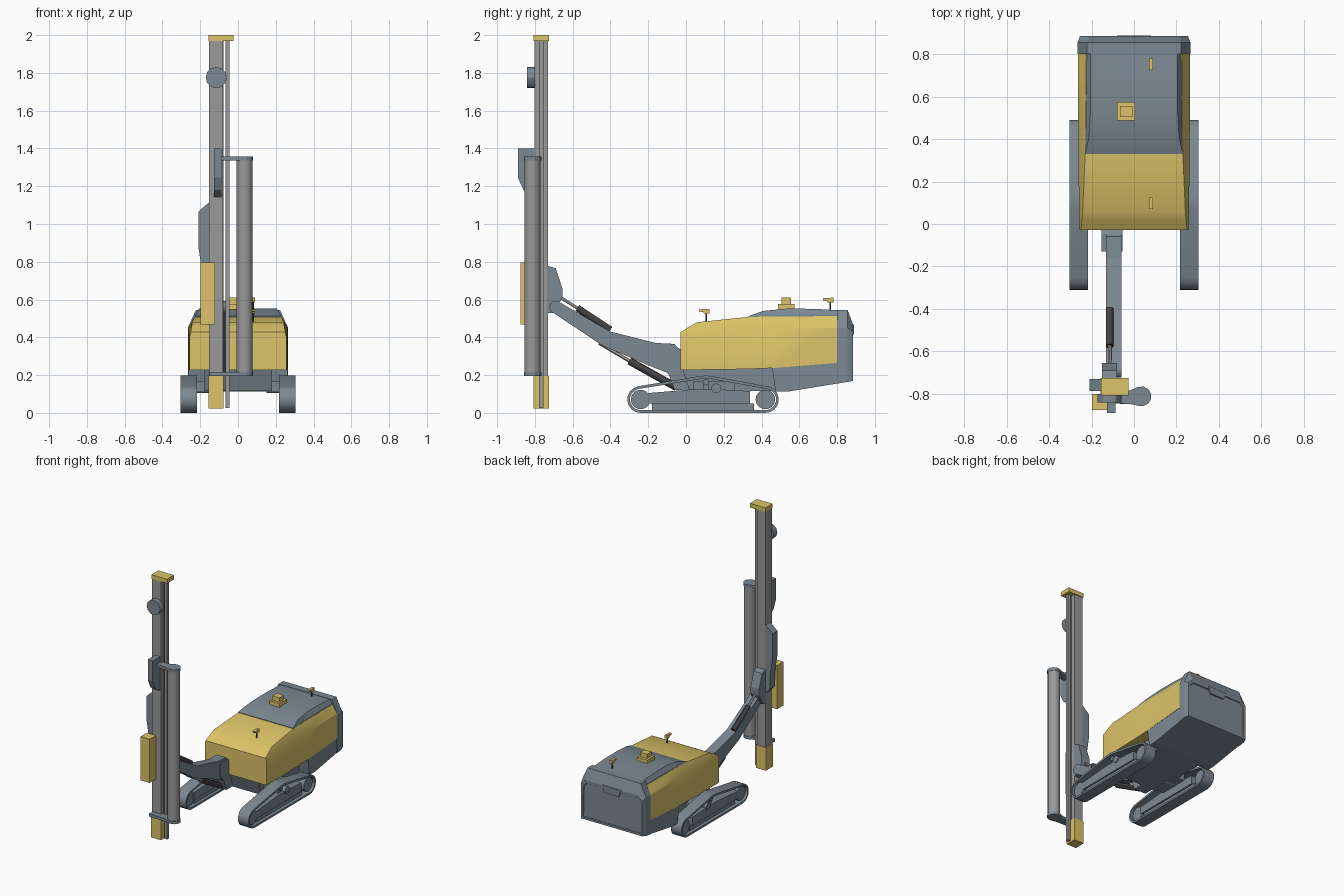
import bpy, bmesh, math
from mathutils import Vector

if "Cube" in bpy.data.objects:
    bpy.data.objects.remove(bpy.data.objects["Cube"])


def material(name, c):
    m = bpy.data.materials.new(name)
    m.diffuse_color = (*c, 1)
    m.use_nodes = True
    m.node_tree.nodes["Principled BSDF"].inputs["Base Color"].default_value = m.diffuse_color
    return m


STEEL = material("blue_grey", (0.20, 0.25, 0.29))
YELLOW = material("yellow", (0.72, 0.55, 0.14))
MAST = material("light_grey", (0.32, 0.32, 0.32))
DARK = material("dark_grey", (0.06, 0.06, 0.065))


def finish(name, verts, faces, mat, smooth=False):
    bm = bmesh.new()
    vs = [bm.verts.new(v) for v in verts]
    for f in faces:
        bm.faces.new([vs[i] for i in f])
    bmesh.ops.recalc_face_normals(bm, faces=bm.faces)
    me = bpy.data.meshes.new(name)
    bm.to_mesh(me)
    bm.free()
    ob = bpy.data.objects.new(name, me)
    bpy.context.collection.objects.link(ob)
    me.materials.append(mat)
    if smooth:
        bpy.ops.object.select_all(action='DESELECT')
        ob.select_set(True)
        bpy.context.view_layer.objects.active = ob
        bpy.ops.object.shade_smooth_by_angle(angle=math.radians(30))
    return ob


def loft(name, rings, mat, smooth=False):
    n = len(rings[0])
    verts = [v for r in rings for v in r]
    faces = [(a * n + i, a * n + (i + 1) % n, (a + 1) * n + (i + 1) % n, (a + 1) * n + i)
             for a in range(len(rings) - 1) for i in range(n)]
    faces += [tuple(range(n)), tuple(range(len(verts) - n, len(verts)))]
    return finish(name, verts, faces, mat, smooth)


def prism(name, pts, axis, lo, hi, mat, smooth=False):
    # pts are (y,z), (x,z) or (x,y) for axis x, y or z
    put = {'x': lambda p, h: (h, *p), 'y': lambda p, h: (p[0], h, p[1]), 'z': lambda p, h: (*p, h)}[axis]
    return loft(name, [[put(p, h) for p in pts] for h in (lo, hi)], mat, smooth)


def box(name, x, y, z, mat):
    return prism(name, [(x[0], y[0]), (x[1], y[0]), (x[1], y[1]), (x[0], y[1])], 'z', *z, mat)


def arc(cx, cy, r, a0, a1, n):
    return [(cx + r * math.cos(math.radians(a0 + (a1 - a0) * i / n)),
             cy + r * math.sin(math.radians(a0 + (a1 - a0) * i / n))) for i in range(n + 1)]


def rod(name, p, q, r, mat, n=12):
    p, q = Vector(p), Vector(q)
    rot = (q - p).to_track_quat('Z', 'Y')
    ring = [rot @ Vector((x, y, 0)) for x, y in arc(0, 0, r, 0, 360, n)[:-1]]
    return loft(name, [[e + v for v in ring] for e in (p, q)], mat, True)


def section(y, w, zb, zs, wt, zt):
    return [(-w, y, zb), (w, y, zb), (w, y, zs), (wt, y, zt), (-wt, y, zt), (-w, y, zs)]


# Crawler tracks
def track_outline(r, apex):
    return (arc(-.24, .071, r, 270, 102, 8) + [(.07, apex - .004), (.105, apex), (.14, apex - .004)]
            + arc(.42, .071, r, 72, -90, 8))


for side, s in (("left", -1), ("right", 1)):
    a, b = s * .217, s * .305
    outer, inner = track_outline(.071, .198), track_outline(.057, .182)
    n = len(outer)
    rings = [[(x, *p) for p in o] for o, x in ((outer, a), (outer, b), (inner, b), (inner, a))]
    faces = [(k * n + i, k * n + (i + 1) % n, (k + 1) % 4 * n + (i + 1) % n, (k + 1) % 4 * n + i)
             for k in range(4) for i in range(n)]
    finish(side + "_track_belt", [v for r in rings for v in r], faces, STEEL, True)
    for end, y in (("front", -.24), ("rear", .42)):
        rod(f"{side}_{end}_wheel", (s * .235, y, .071), (s * .29, y, .071), .052, STEEL, 14)
    prism(side + "_track_frame", [(-.2, .05), (.34, .05), (.34, .115), (.17, .125), (.04, .125), (-.2, .105)],
          'x', s * .228, s * .292, STEEL)
    box(side + "_roller_guard", (s * .24, s * .28), (-.18, .36), (.014, .05), STEEL)
    rod(side + "_top_roller", (s * .235, .105, .163), (s * .287, .105, .163), .017, STEEL)
    box(side + "_roller_post", (s * .245, s * .275), (.09, .12), (.12, .16), STEEL)
    rod(side + "_pivot", (s * .15, .16, .13), (s * .3, .16, .13), .026, STEEL)
    box(side + "_axle", (s * .15, s * .235), (.04, .26), (.11, .165), STEEL)

# Chassis and counterweight
prism("chassis", [(-.02, .235), (.02, .115), (.5, .115), (.5, .24)], 'x', -.18, .18, STEEL)
prism("counterweight", [(.455, .24), (.475, .112), (.535, .112), (.81, .157), (.81, .28)],
      'x', -.262, .262, STEEL)

# Yellow body, grey hood and rear end
loft("body_cover", [section(-.028, .256, .226, .405, .25, .428), section(.02, .258, .227, .42, .245, .458),
                    section(.06, .259, .228, .432, .242, .48), section(.33, .262, .232, .445, .23, .508),
                    section(.47, .263, .238, .447, .228, .511), section(.8, .265, .264, .45, .226, .512)],
     YELLOW, True)
loft("engine_hood", [section(.33, .232, .45, .5, .23, .512), section(.41, .228, .45, .515, .212, .54),
                     section(.535, .226, .45, .52, .205, .552), section(.68, .224, .45, .52, .205, .551),
                     section(.805, .222, .45, .518, .205, .543)], STEEL, True)
rear = loft("rear_end", [section(.8, .266, .155, .45, .222, .546), section(.855, .266, .164, .45, .222, .546),
                         section(.885, .255, .169, .43, .216, .466)], STEEL)
bm = bmesh.new()
bm.from_mesh(rear.data)
bm.faces.ensure_lookup_table()
face = max(bm.faces, key=lambda f: f.calc_center_median().y)
bmesh.ops.inset_region(bm, faces=[face], thickness=.022)
bmesh.ops.inset_region(bm, faces=[face], thickness=.004, depth=-.006)
bm.to_mesh(rear.data)
bm.free()
prism("rear_latch", [(-.08, .468), (.08, .468), (.06, .415), (-.06, .415)], 'y', .87, .889, STEEL)

# Beacon and work lamps
box("beacon_base", (-.08, .005), (.487, .575), (.545, .577), YELLOW)
box("beacon_top", (-.065, -.008), (.505, .555), (.577, .61), YELLOW)
for name, y, z in (("front_lamp", .1, .48), ("rear_lamp", .755, .54)):
    rod(name + "_stem", (.08, y + .008, z - .01), (.08, y + .008, z + .05), .004, DARK, 8)
    prism(name, [(y - .03, z + .068), (y + .025, z + .07), (y + .025, z + .045), (y - .005, z + .045), (y - .008, z + .055),
                 (y - .03, z + .056)], 'x', .07, .09, YELLOW)

# Boom and its base
prism("boom", arc(-.69, .56, .033, 60, 245, 7) +
      [(-.44, .355), (-.17, .24), (-.08, .205), (-.03, .22), (-.035, .33), (-.06, .365), (-.16, .37), (-.40, .43)],
      'x', -.132, -.06, STEEL)
prism("boom_base", [(-.13, .35), (-.05, .35), (-.02, .33), (.0, .33), (.02, .12), (-.06, .12), (-.09, .2), (-.13, .25)],
      'x', -.153, -.055, STEEL)
# Hydraulic cylinders
for name, x, p, m, q, r in (("lift", -.1, (-.05, .135), (-.3, .275), (-.46, .37), .02),
                            ("tilt", -.115, (-.40, .44), (-.575, .555), (-.67, .615), .018)):
    rod(name + "_cylinder", (x, *p), (x, *m), r, DARK)
    rod(name + "_piston", (x, *m), (x, *q), r * .45, MAST)

# Mast
prism("mast_bracket", [(-.735, .78), (-.69, .765), (-.655, .66), (-.655, .61), (-.7, .53), (-.735, .53)],
      'x', -.15, -.08, STEEL)
box("mast", (-.153, -.08), (-.803, -.73), (.19, 1.975), MAST)
box("mast_rail", (-.066, -.045), (-.778, -.755), (.025, 1.975), MAST)
box("mast_rail_web", (-.082, -.076), (-.772, -.76), (.025, 1.975), MAST)
box("mast_cap", (-.155, -.025), (-.808, -.725), (1.968, 2.0), YELLOW)
box("mast_foot", (-.157, -.076), (-.808, -.725), (.022, .195), YELLOW)
rod("hose_wheel", (-.115, -.842, 1.775), (-.115, -.8, 1.775), .056, STEEL, 12)
prism("hose_bracket", [(-.8, 1.4), (-.89, 1.4), (-.89, 1.245), (-.86, 1.18), (-.8, 1.14)],
      'x', -.128, -.087, STEEL)
prism("side_guide", [(-.15, 1.118), (-.21, 1.065), (-.21, .88), (-.193, .77), (-.185, .64), (-.15, .6)],
      'y', -.787, -.73, STEEL)
box("control_box", (-.198, -.122), (-.876, -.8), (.467, .796), YELLOW)

# Rod carousel
rod("carousel_drum", (.035, -.812, .21), (.035, -.812, 1.34), .043, MAST, 16)
for name, x, z in (("lower", -.15, .195), ("upper", -.09, 1.336)):
    prism(name + "_carousel_plate", [(x, -.79), (x, -.845), (-.02, -.848)] + arc(.035, -.812, .047, -110, 110, 7)
          + [(-.02, -.785)], 'z', z, z + .021, STEEL)
